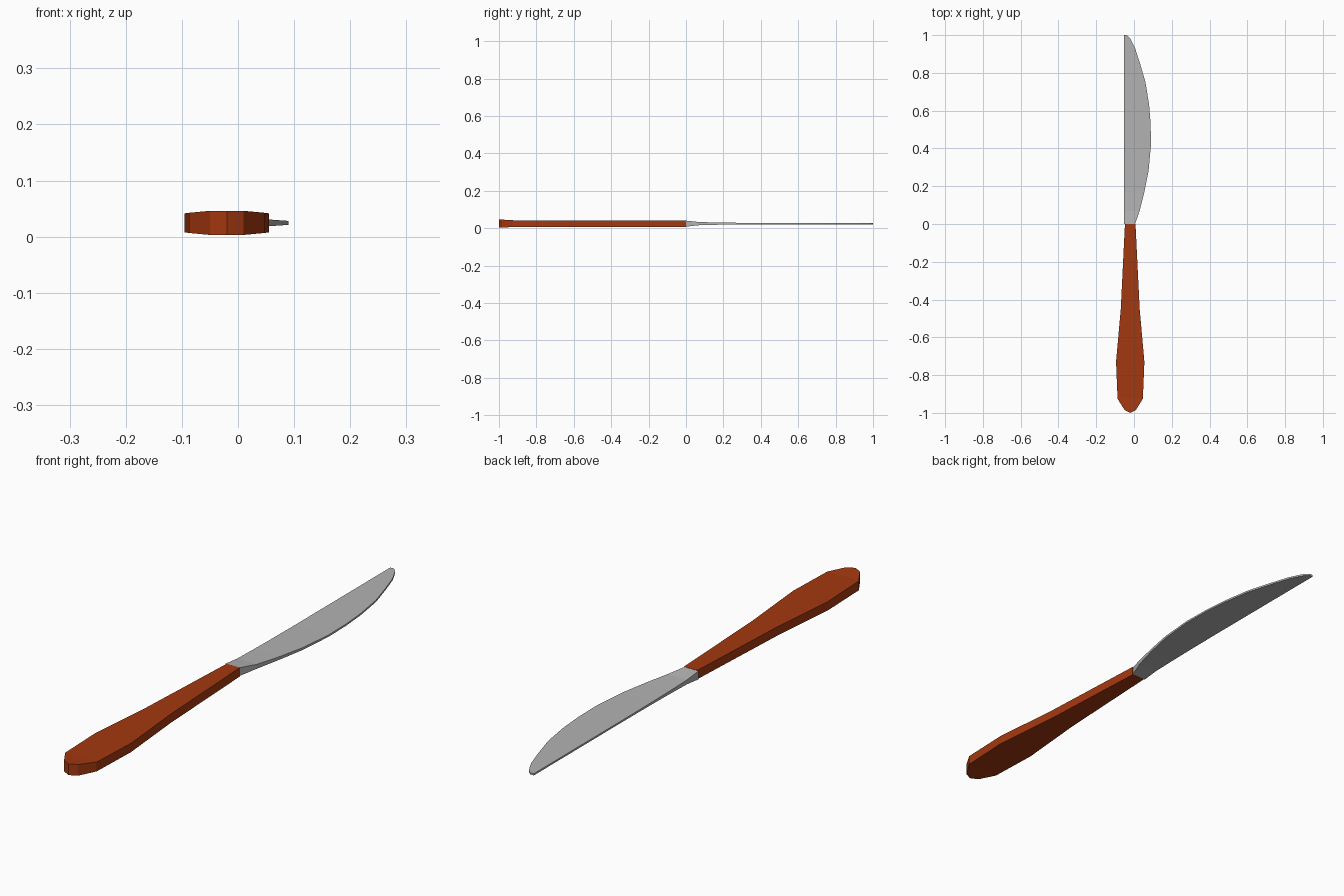
import bpy, bmesh

if "Cube" in bpy.data.objects:
    bpy.data.objects.remove(bpy.data.objects["Cube"])

MID_Z = 0.0245


def material(name, rgb):
    m = bpy.data.materials.new(name)
    m.diffuse_color = (*rgb, 1)
    m.use_nodes = True
    m.node_tree.nodes["Principled BSDF"].inputs["Base Color"].default_value = m.diffuse_color
    return m


def loft(name, stations, mat):
    """Skin rectangular sections given as (y, left x, right x, half thickness)."""
    bm = bmesh.new()
    rings = []
    for y, x0, x1, h in stations:
        corners = ((x0, -h), (x1, -h), (x1, h), (x0, h))
        rings.append([bm.verts.new((x, y, MID_Z + z)) for x, z in corners])
    for a, b in zip(rings, rings[1:]):
        for i in range(4):
            j = (i + 1) % 4
            bm.faces.new((a[i], a[j], b[j], b[i]))
    bm.faces.new(rings[0])
    bm.faces.new(rings[-1])
    bmesh.ops.remove_doubles(bm, verts=bm.verts, dist=1e-5)
    bmesh.ops.recalc_face_normals(bm, faces=bm.faces)
    mesh = bpy.data.meshes.new(name)
    bm.to_mesh(mesh)
    bm.free()
    mesh.materials.append(mat)
    ob = bpy.data.objects.new(name, mesh)
    bpy.context.collection.objects.link(ob)
    return ob


wood = material("reddish brown wood", (0.37, 0.04, 0.005))
steel = material("grey steel", (0.45, 0.45, 0.45))

# Handle: symmetric about its own axis, swelling towards a rounded butt
AXIS = -0.02
profile = [(-1.0, 0.0, 0.0215), (-0.985, 0.03, 0.0215), (-0.925, 0.067, 0.018),
           (-0.73, 0.075, 0.017), (-0.45, 0.05, 0.017), (0.0, 0.028, 0.017)]
loft("handle", [(y, AXIS - w, AXIS + w, h) for y, w, h in profile], wood)

# Blade: straight back on the left, curved cutting edge on the right
BACK = -0.053
edge = [(0.0, 0.006, 0.016), (0.07, 0.030, 0.0085), (0.17, 0.055, 0.006),
        (0.28, 0.077, 0.0045), (0.42, 0.09, 0.0035), (0.53, 0.088, 0.0035),
        (0.63, 0.08, 0.0035), (0.75, 0.061, 0.0035), (0.85, 0.032, 0.0035),
        (0.93, 0.006, 0.0035), (0.965, -0.011, 0.0035), (0.985, -0.022, 0.0035),
        (1.0, -0.037, 0.0035)]
loft("blade", [(y, BACK, x, h) for y, x, h in edge], steel)
